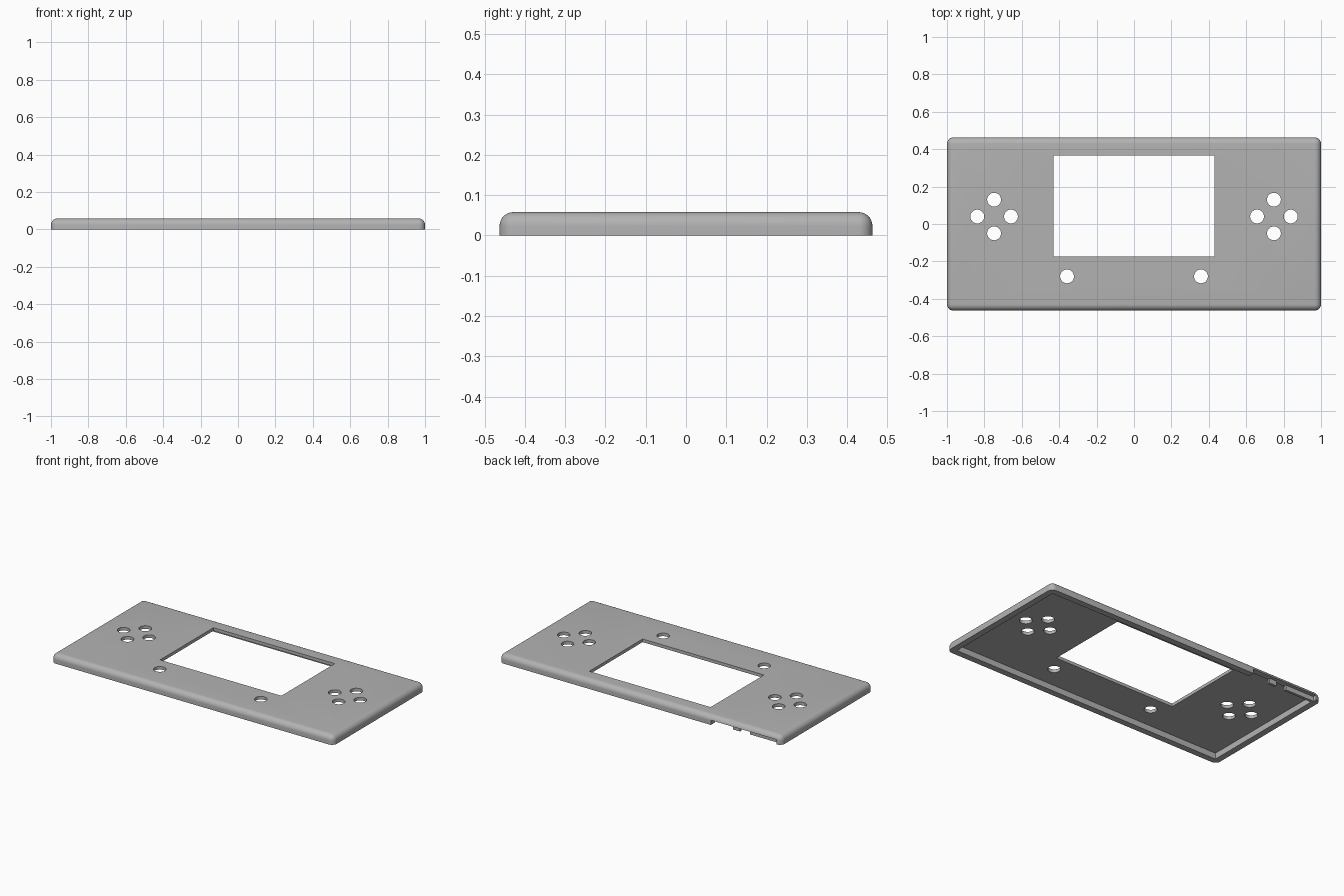
import bpy, bmesh, math
from mathutils import Matrix, Vector

if "Cube" in bpy.data.objects:
    bpy.data.objects.remove(bpy.data.objects["Cube"])

W, D, H = 2.0, 0.926, 0.058      # outer size
WALL, ROOF, ROUND = 0.04, 0.02, 0.034

grey = bpy.data.materials.new("shell grey")
grey.use_nodes = True
colour = (0.45, 0.45, 0.45, 1)
grey.diffuse_color = colour
grey.node_tree.nodes["Principled BSDF"].inputs["Base Color"].default_value = colour


def finish(name, bm):
    bmesh.ops.recalc_face_normals(bm, faces=bm.faces)
    mesh = bpy.data.meshes.new(name)
    bm.to_mesh(mesh)
    bm.free()
    mesh.materials.append(grey)
    ob = bpy.data.objects.new(name, mesh)
    bpy.context.collection.objects.link(ob)
    return ob


def box_bm(lo, hi):
    lo, hi = Vector(lo), Vector(hi)
    bm = bmesh.new()
    mat = Matrix.Translation((lo + hi) / 2) @ Matrix.Diagonal((*(hi - lo), 1))
    bmesh.ops.create_cube(bm, size=1, matrix=mat)
    return bm


def box(name, lo, hi):
    return finish(name, box_bm(lo, hi))


def cylinder(name, x, y, r):
    bm = bmesh.new()
    bmesh.ops.create_cone(bm, cap_ends=True, segments=40, radius1=r, radius2=r,
                          depth=0.4, matrix=Matrix.Translation((x, y, 0)))
    return finish(name, bm)


def activate(ob):
    bpy.ops.object.select_all(action='DESELECT')
    ob.select_set(True)
    bpy.context.view_layer.objects.active = ob


def cut(target, cutter):
    activate(target)
    mod = target.modifiers.new("cut", 'BOOLEAN')
    mod.operation, mod.solver, mod.object = 'DIFFERENCE', 'EXACT', cutter
    bpy.ops.object.modifier_apply(modifier=mod.name)
    bpy.data.objects.remove(cutter)


# Outer shell: rounded everywhere except around the open underside
bm = box_bm((-W / 2, -D / 2, 0), (W / 2, D / 2, H))
edges = [e for e in bm.edges if max(v.co.z for v in e.verts) > H / 2]
bmesh.ops.bevel(bm, geom=edges, offset=ROUND, segments=8, profile=0.5,
                affect='EDGES', clamp_overlap=True)
shell = finish("front_shell", bm)

# Hollow underside
ix, iy = W / 2 - WALL, D / 2 - WALL
cut(shell, box("cavity", (-ix, -iy, -0.1), (ix, iy, H - ROOF)))

# Screen window
cut(shell, box("window", (-0.43, -0.175, -0.1), (0.43, 0.365, 0.2)))

# Button holes: a diamond of four on each side, and one below each window corner
for side in (-1, 1):
    for k in range(4):
        a = k * math.pi / 2
        cut(shell, cylinder("hole", side * 0.748 + 0.09 * math.cos(a),
                            0.04 + 0.09 * math.sin(a), 0.037))
    cut(shell, cylinder("hole", side * 0.358, -0.28, 0.037))

# Port cut-outs in the back wall, leaving a thin inner lip and a small tab
lip = D / 2 - 0.024
cut(shell, box("outer_notch", (-0.965, lip, -0.1), (-0.5, 0.6, 0.03)))
for x0, x1 in ((-0.76, -0.69), (-0.64, -0.5)):
    cut(shell, box("inner_notch", (x0, iy - 0.01, -0.1), (x1, lip + 0.01, 0.03)))

activate(shell)
bpy.ops.object.shade_smooth_by_angle(angle=math.radians(35))
